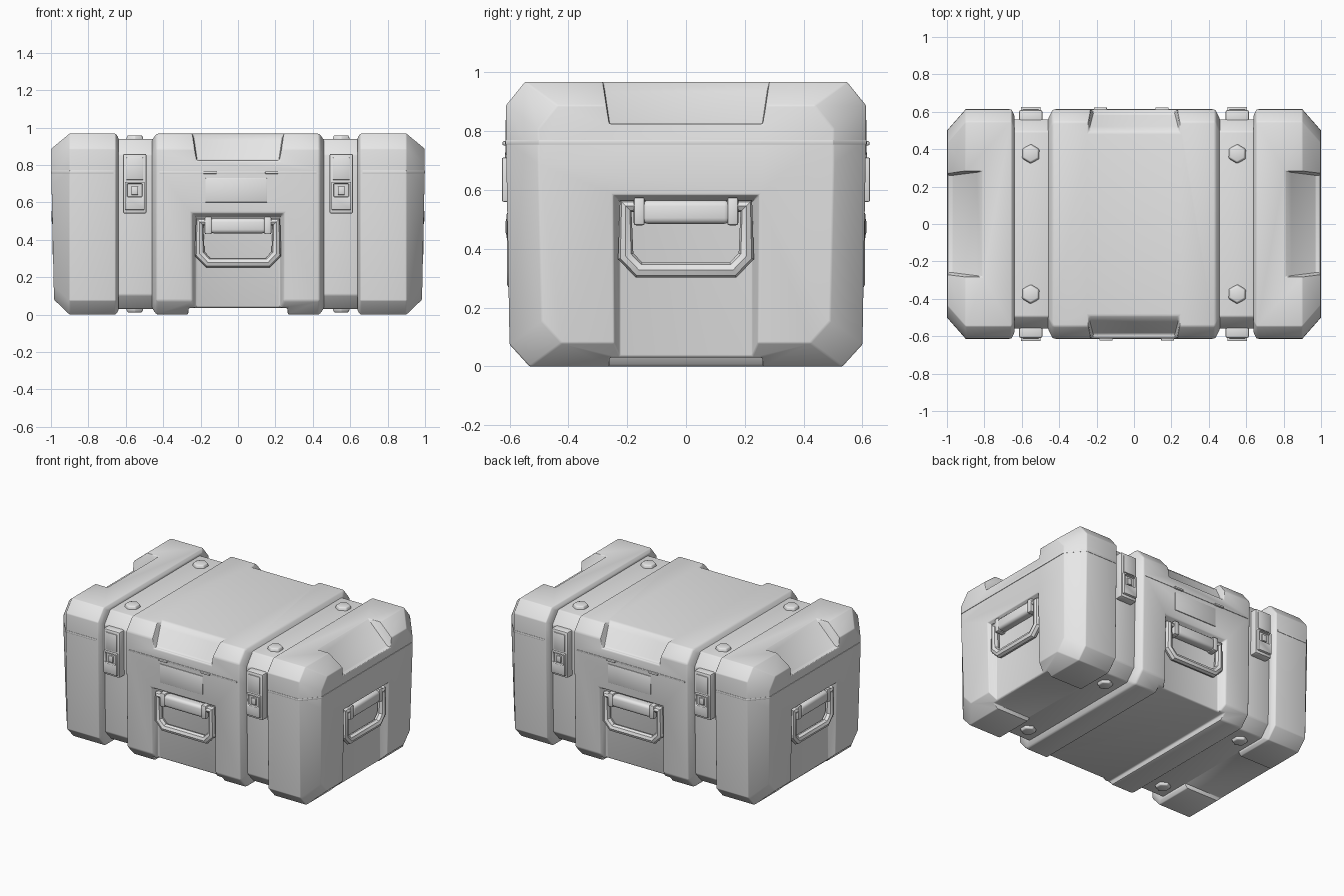
import bpy, bmesh, math
from mathutils import Matrix, Vector

cube = bpy.data.objects.get("Cube")
if cube:
    bpy.data.objects.remove(cube, do_unlink=True)

grey = bpy.data.materials.new("case_grey")
grey.use_nodes = True
grey.diffuse_color = (0.8, 0.8, 0.8, 1)
grey.node_tree.nodes["Principled BSDF"].inputs["Base Color"].default_value = (0.8, 0.8, 0.8, 1)

FRONT, END = 0.612, 0.997      # distance from centre to the faces
TOP = 0.968


def add(name, mesh):
    ob = bpy.data.objects.new(name, mesh)
    bpy.context.scene.collection.objects.link(ob)
    mesh.materials.append(grey)
    return ob


def loft(name, sections, angle=0.0):
    """Closed solid through equal-length loops of points, turned about z."""
    bm = bmesh.new()
    rings = [[bm.verts.new(p) for p in s] for s in sections]
    for a, b in zip(rings, rings[1:]):
        for i in range(len(a)):
            j = (i + 1) % len(a)
            bm.faces.new((a[i], a[j], b[j], b[i]))
    bm.faces.new(rings[0])
    bm.faces.new(rings[-1][::-1])
    bmesh.ops.recalc_face_normals(bm, faces=bm.faces)
    bmesh.ops.rotate(bm, verts=bm.verts, matrix=Matrix.Rotation(angle, 3, 'Z'))
    mesh = bpy.data.meshes.new(name)
    bm.to_mesh(mesh)
    bm.free()
    return add(name, mesh)


def box(name, x0, x1, y0, y1, z0, z1, angle=0.0):
    loop = lambda z: [(x0, y0, z), (x1, y0, z), (x1, y1, z), (x0, y1, z)]
    return loft(name, [loop(z0), loop(z1)], angle)


def finish(ob, bevel=0.0, cutters=(), segments=2):
    """Cut, bevel, bake the modifiers and smooth."""
    for c in cutters:
        m = ob.modifiers.new("cut", 'BOOLEAN')
        m.operation, m.solver, m.object = 'DIFFERENCE', 'EXACT', c
    if bevel:
        m = ob.modifiers.new("bevel", 'BEVEL')
        m.width, m.segments = bevel, segments
        m.limit_method, m.angle_limit = 'ANGLE', math.radians(25)
    bpy.context.view_layer.update()
    deps = bpy.context.evaluated_depsgraph_get()
    mesh = bpy.data.meshes.new_from_object(ob.evaluated_get(deps))
    ob.modifiers.clear()
    if ob.type == 'MESH':
        ob.data = mesh
    else:
        name = ob.name
        bpy.data.objects.remove(ob)
        ob = bpy.data.objects.new(name, mesh)
        bpy.context.scene.collection.objects.link(ob)
    mesh.shade_smooth()
    mesh.set_sharp_from_angle(angle=math.radians(35))
    return ob


def profile(x, dy=0.0, dz=0.0):
    """Octagonal cross-section of the case, inset and slightly narrower below."""
    h, t, b = FRONT - dy, TOP - dz, dz
    half = [(h - 0.08, b), (h - 0.012, b + 0.075), (h, t - 0.2), (h, t - 0.08), (h - 0.065, t)]
    return [(x, y, z) for y, z in half] + [(x, -y, z) for y, z in half[::-1]]


# Cutters for each side: handle bay, top pocket
def bay_cutter(angle, dist, width, top):
    def loop(d, grow):
        w, t = width + grow, top + grow
        return [(-w, -d, -0.1), (w, -d, -0.1), (w, -d, t), (-w, -d, t)]
    return loft("bay_cutter", [loop(dist + 0.06, 0.025), loop(dist - 0.06, -0.025)], angle)


def pocket_cutter(angle, dist, width, depth):
    side = [(0.1, 0.825), (-0.025, 0.825), (0.04 - depth, 0.935), (-depth, 0.975),
            (-depth, 1.1), (0.1, 1.1)]
    loop = lambda s: [(s * (width + 0.15 * (z - 0.82)), -dist - d, z) for d, z in side]
    return loft("pocket_cutter", [loop(-1), loop(1)], angle)


quarter = math.pi / 2
sides = {"front": (0, FRONT), "right": (quarter, END), "back": (2 * quarter, FRONT),
         "left": (3 * quarter, END)}
cutters = {}
for side, (angle, dist) in sides.items():
    is_end = dist == END
    cutters[side] = [bay_cutter(angle, dist, 0.25, 0.585 if is_end else 0.545),
                     pocket_cutter(angle, dist, 0.26 if is_end else 0.22, 0.195 if is_end else 0.13)]
under_mid = box("underside_cutter", -0.265, 0.265, -1, 1, -0.1, 0.036)
under_end = box("underside_end_cutter", -1.2, 1.2, -0.26, 0.26, -0.1, 0.03)

# Middle section of the shell
middle = loft("middle_shell", [profile(-0.46, 0.05, 0.035), profile(-0.435),
                               profile(0.435), profile(0.46, 0.05, 0.035)])
finish(middle, 0.012, cutters["front"] + cutters["back"] + [under_mid])

for s, side in ((1, "right"), (-1, "left")):
    # End section with chamfered corners
    tip = [(s * (END - 0.015 * max(0, 1 - z / 0.7)), y, z) for _, y, z in profile(0, 0.11, 0.08)]
    end = loft(side + "_end_shell", [profile(s * 0.64, 0.03, 0.02), profile(s * 0.655),
                                     profile(s * 0.9), tip])
    finish(end, 0.014, cutters[side] + [under_end])

    # Sunken channel between the sections
    finish(loft(side + "_channel", [profile(s * 0.42, 0.052, 0.03), profile(s * 0.68, 0.052, 0.03)]), 0.008)

    # Raised lid seam around the end
    plan = [(0.665, 0.614), (0.9, 0.614), (1.0, 0.5), (1.0, -0.5), (0.9, -0.614), (0.665, -0.614)]
    finish(loft(side + "_lid_seam", [[(s * x, y, z) for x, y in plan] for z in (0.755, 0.77)]), 0.002)

    # Stacking pads above and below the channel
    for y in (-0.375, 0.375):
        for place, z0, z1 in (("top", 0.93, 0.958), ("bottom", 0.04, 0.012)):
            ring = lambda r, z: [(s * 0.552 + r * math.cos(k * math.tau / 6 + 0.5),
                                  y + r * math.sin(k * math.tau / 6 + 0.5), z) for k in range(6)]
            finish(loft(side + "_" + place + "_pad", [ring(0.055, z0), ring(0.045, z1)]), 0.006)

finish(box("middle_lid_seam", -0.42, 0.42, -0.615, 0.615, 0.755, 0.765), 0.002)

for side, (angle, dist) in sides.items():
    # Folding handle
    lift = 0.05 if dist == END else 0.0
    d = -(dist - 0.032)
    half = [(0.205, 0.495), (0.205, 0.325), (0.16, 0.278)]
    path = half + [(-x, z) for x, z in half[::-1]]
    curve = bpy.data.curves.new(side + "_handle_bail", 'CURVE')
    curve.dimensions = '3D'
    curve.bevel_depth, curve.bevel_resolution = 0.028, 2
    spline = curve.splines.new('POLY')
    spline.points.add(len(path) - 1)
    turn = Matrix.Rotation(angle, 3, 'Z')
    for p, (x, z) in zip(spline.points, path):
        p.co = (*(turn @ Vector((x, d, z + lift))), 1)
    spline.use_cyclic_u = True
    finish(add(side + "_handle_bail", curve))
    finish(box(side + "_handle_grip", -0.15, 0.15, d - 0.033, d + 0.035,
               0.435 + lift, 0.515 + lift, angle), 0.02, segments=3)
    for s in (-1, 1):
        finish(box(side + "_handle_mount", s * 0.14, s * 0.178, d - 0.03, d + 0.035,
                   0.43 + lift, 0.525 + lift, angle), 0.008)

for side in ("front", "back"):
    angle, dist = sides[side]
    # Blank plate and small lid nubs
    finish(box(side + "_plate", -0.175, 0.155, -dist - 0.003, -dist + 0.02, 0.6, 0.73, angle), 0.003)
    for x in (-0.15, 0.18):
        finish(box(side + "_nub", x - 0.035, x + 0.035, -dist - 0.012, -dist + 0.02, 0.752, 0.766, angle), 0.004)

    # Latches in the channels
    for x in (-0.552, 0.552):
        notch = box("latch_notch_cutter", x - 0.04, x + 0.04, -dist - 0.1, -dist + 0.006, 0.63, 0.7, angle)
        finish(box(side + "_latch_base", x - 0.063, x + 0.063, -dist + 0.003, -dist + 0.08,
                   0.54, 0.86, angle), 0.01)
        finish(box(side + "_latch_lever", x - 0.053, x + 0.053, -dist - 0.014, -dist + 0.03,
                   0.56, 0.71, angle), 0.006, [notch])
        finish(box(side + "_latch_hook", x - 0.018, x + 0.018, -dist - 0.008, -dist + 0.03,
                   0.64, 0.685, angle), 0.004)
        finish(box(side + "_latch_strap", x - 0.045, x + 0.045, -dist - 0.002, -dist + 0.03,
                   0.72, 0.84, angle), 0.004)

# Drop the cutters now that the cuts are baked
for ob in list(bpy.data.objects):
    if "cutter" in ob.name:
        bpy.data.objects.remove(ob, do_unlink=True)
